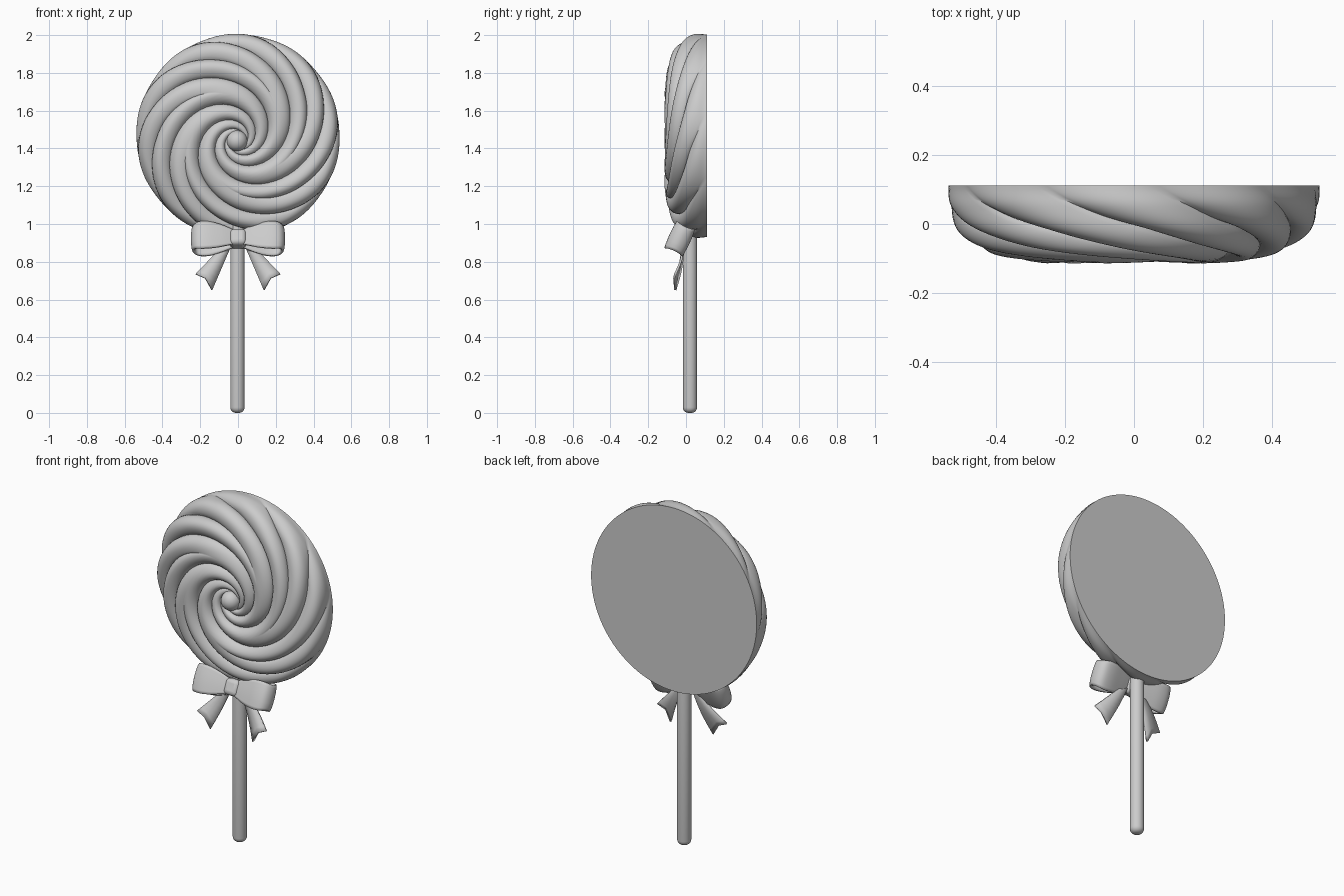
import bpy, bmesh, math
from mathutils import Vector, Matrix

cube = bpy.data.objects.get("Cube")
if cube:
    bpy.data.objects.remove(cube, do_unlink=True)

grey = bpy.data.materials.new("plain grey")
grey.use_nodes = True
COLOUR = (0.6, 0.6, 0.6, 1)
grey.diffuse_color = COLOUR
grey.node_tree.nodes["Principled BSDF"].inputs["Base Color"].default_value = COLOUR


def finish(bm, name, angle=40):
    """Turn a bmesh into a smooth shaded object."""
    bmesh.ops.recalc_face_normals(bm, faces=bm.faces)
    mesh = bpy.data.meshes.new(name)
    bm.to_mesh(mesh)
    bm.free()
    mesh.materials.append(grey)
    obj = bpy.data.objects.new(name, mesh)
    bpy.context.collection.objects.link(obj)
    bpy.ops.object.select_all(action="DESELECT")
    obj.select_set(True)
    bpy.context.view_layer.objects.active = obj
    bpy.ops.object.shade_smooth_by_angle(angle=math.radians(angle))
    return obj


def spline(points, steps):
    """Catmull-Rom curve through 2D points."""
    p = [Vector(q) for q in points]
    p = [2 * p[0] - p[1]] + p + [2 * p[-1] - p[-2]]
    out = []
    for i in range(1, len(p) - 2):
        a, b, c, d = p[i - 1:i + 3]
        for k in range(steps):
            t = k / steps
            out.append(0.5 * (2 * b + (c - a) * t + (2 * a - 5 * b + 4 * c - d) * t * t
                              + (3 * b - a - 3 * c + d) * t ** 3))
    return out + [p[-2]]


def lathe(bm, profile, segments):
    """Revolve (radius, z) points about z; zero radius makes a pole."""
    rings = []
    for r, z in profile:
        n = 1 if r < 1e-5 else segments
        rings.append([bm.verts.new((r * math.cos(math.tau * i / segments),
                                    r * math.sin(math.tau * i / segments), z))
                      for i in range(n)])
    for a, b in zip(rings, rings[1:]):
        for i in range(segments):
            j = (i + 1) % segments
            quad = [a[i % len(a)], a[j % len(a)], b[j % len(b)], b[i % len(b)]]
            bm.faces.new(list(dict.fromkeys(quad)))


# Swirled candy disc: grid sheared along the spiral, flat fan at the back.
# Each arm splits in two towards the rim.
ARMS, PER_ARM, TWIST, RADIUS = 5, 40, 2.2, 0.54
HUB_Z, RIM_Z, BACK_Y = 1.44, 1.467, 0.112
outline = spline([(0.03, -0.05), (0.08, -0.078), (0.16, -0.104), (0.27, -0.114),
                  (0.37, -0.1), (0.45, -0.07), (0.512, -0.018), (0.539, 0.05),
                  (0.537, BACK_Y)], 6)
bm = bmesh.new()
rings, travel = [], 0.03
for i, p in enumerate(outline):
    if i:
        travel += (p - outline[i - 1]).length
    tangent = (outline[min(i + 1, len(outline) - 1)] - outline[max(i - 1, 0)]).normalized()
    outward = Vector((tangent.y, -tangent.x))
    depth = 0.042 * min(1, travel / 0.2) * min(1, (BACK_Y - p.y) / 0.14)
    split = min(1, max(0, (travel - 0.27) / 0.2))
    ring = []
    for j in range(ARMS * PER_ARM):
        u = (j % PER_ARM) / PER_ARM
        wide = math.sin(math.pi * u) ** 0.6
        narrow = abs(math.sin(math.tau * u)) ** 0.7
        puff = wide + (narrow - wide) * split
        q = p - outward * depth * (1 - puff)
        angle = (math.tau * j / (ARMS * PER_ARM) + math.radians(90)
                 + TWIST * math.log(travel / RADIUS))
        mid = HUB_Z + (RIM_Z - HUB_Z) * q.x / RADIUS
        ring.append(bm.verts.new((q.x * math.cos(angle), q.y, mid + q.x * math.sin(angle))))
    rings.append(ring)
count = ARMS * PER_ARM
for a, b in zip(rings, rings[1:]):
    for j in range(count):
        k = (j + 1) % count
        bm.faces.new((a[j], a[k], b[k], b[j]))
for ring, centre in ((rings[0], (0, -0.05, HUB_Z)), (rings[-1], (0, BACK_Y, RIM_Z))):
    hub = bm.verts.new(centre)
    for j in range(count):
        bm.faces.new((ring[j], ring[(j + 1) % count], hub))
finish(bm, "candy_disc", 50)

# Small ball at the swirl centre
bm = bmesh.new()
bmesh.ops.create_uvsphere(bm, u_segments=24, v_segments=16, radius=0.055,
                          matrix=Matrix.Translation((-0.005, -0.056, HUB_Z)))
finish(bm, "centre_ball")

# Stick with rounded ends
bm = bmesh.new()
R, ROUND, TOP = 0.038, 0.03, 1.05
cap = [(R - ROUND + ROUND * math.sin(a), ROUND * (1 - math.cos(a)))
       for a in [math.pi / 2 * i / 6 for i in range(7)]]
lathe(bm, [(0, 0)] + cap + [(r, TOP - z) for r, z in reversed(cap)] + [(0, TOP)], 32)
bmesh.ops.translate(bm, verts=bm.verts, vec=(-0.003, 0.021, 0))
finish(bm, "stick")

# Bow, tilted so that its top leans back
LEAN = Matrix.Translation((0, -0.033, 0.922)) @ Matrix.Rotation(math.radians(-25), 4, "X")


def ribbon(name, rows, thickness):
    """Sheet through rows of points, thickened."""
    bm = bmesh.new()
    grid = [[bm.verts.new(v) for v in row] for row in rows]
    for a, b in zip(grid, grid[1:]):
        for i in range(len(a) - 1):
            bm.faces.new((a[i], a[i + 1], b[i + 1], b[i]))
    obj = finish(bm, name)
    solid = obj.modifiers.new("thickness", "SOLIDIFY")
    solid.thickness = thickness
    solid.offset = 0
    return obj


loop_path = spline([(0.02, -0.02), (0.09, -0.04), (0.17, -0.052), (0.222, -0.042), (0.242, 0),
                    (0.222, 0.042), (0.17, 0.05), (0.09, 0.036), (0.02, 0.02)], 5)
for side, word in ((1, "left"), (-1, "right")):
    rows = []
    for p in loop_path:
        flare = math.sin(math.pi / 2 * min(1, max(0, (p.x - 0.03) / 0.16)))
        half = 0.042 + 0.036 * flare - 0.01 * max(0, (p.x - 0.19) / 0.052) ** 2
        rows.append([LEAN @ Vector((side * p.x * (1 - 0.03 * h ** 4), p.y * (1 - 0.1 * h * h),
                                    half * h))
                     for h in (-1, -0.8, -0.4, 0, 0.4, 0.8, 1)])
    ribbon(word + "_bow_loop", rows, 0.014)

    # Hanging tail with a notched end
    rows = []
    for i in range(9):
        t = i / 8
        inner = Vector((0.03, 0, 0.9)).lerp(Vector((0.138, 0, 0.65)), t)
        outer = Vector((0.065, 0, 0.9)).lerp(Vector((0.224, 0, 0.735)), t)
        middle = (inner + outer) / 2 + Vector((-0.008, 0, 0.02)) * t * t
        y = -0.015 - 0.042 * t + 0.012 * math.sin(math.pi * t)
        rows.append([Vector((side * v.x, y + dy, v.z))
                     for v, dy in ((inner, 0), (middle, -0.005), (outer, 0))])
    ribbon(word + "_bow_tail", rows, 0.012)

# Knot wrapped round the middle
bm = bmesh.new()
bmesh.ops.create_cube(bm, size=1, matrix=LEAN @ Matrix.Diagonal((0.088, 0.085, 0.092, 1)))
knot = finish(bm, "bow_knot")
bevel = knot.modifiers.new("rounding", "BEVEL")
bevel.width = 0.024
bevel.segments = 4
